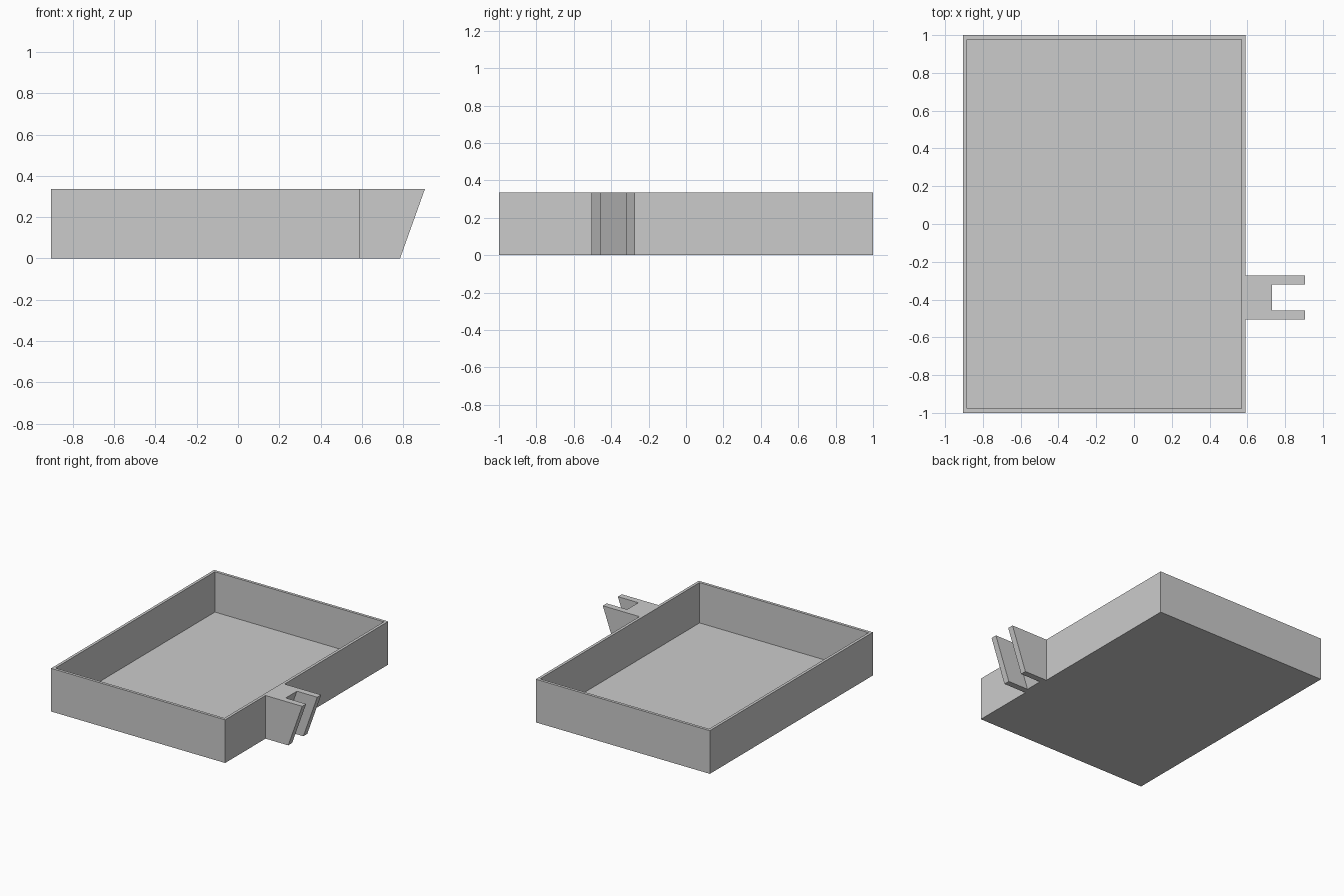
import bpy, bmesh

cube = bpy.data.objects.get("Cube")
if cube:
    bpy.data.objects.remove(cube, do_unlink=True)

GREY = (0.6, 0.6, 0.6, 1.0)
grey = bpy.data.materials.new("plain grey")
grey.use_nodes = True
grey.diffuse_color = GREY
grey.node_tree.nodes["Principled BSDF"].inputs["Base Color"].default_value = GREY

LEFT, RIGHT, HEIGHT = -0.905, 0.59, 0.335
WALL, SLANT = 0.022, 0.12


def finish(name, bm):
    bmesh.ops.recalc_face_normals(bm, faces=bm.faces)
    mesh = bpy.data.meshes.new(name)
    bm.to_mesh(mesh)
    bm.free()
    mesh.materials.append(grey)
    obj = bpy.data.objects.new(name, mesh)
    bpy.context.collection.objects.link(obj)


# Open tray: a box whose top is inset to the rim and pushed down to the floor
bm = bmesh.new()
bmesh.ops.create_cube(bm, size=1)
for v in bm.verts:
    v.co.x = RIGHT if v.co.x > 0 else LEFT
    v.co.y *= 2
    v.co.z = HEIGHT if v.co.z > 0 else 0
top = max(bm.faces, key=lambda f: f.calc_center_median().z)
bmesh.ops.inset_region(bm, faces=[top], thickness=WALL, use_even_offset=True)
wall_faces = bmesh.ops.extrude_discrete_faces(bm, faces=[top])["faces"]
for v in wall_faces[0].verts:
    v.co.z = WALL
finish("tray", bm)

# Forked bracket: a U outline raised to the rim, its outer ends leaning outward
y0, y1, y2, y3 = -0.505, -0.457, -0.32, -0.272
tip, notch = 0.905, 0.73
outline = [(RIGHT, y0), (tip, y0), (tip, y1), (notch, y1),
           (notch, y2), (tip, y2), (tip, y3), (RIGHT, y3)]
bm = bmesh.new()
rings = []
for z, lean in ((0, SLANT), (HEIGHT, 0)):
    rings.append([bm.verts.new((x - (lean if x > RIGHT else 0), y, z))
                  for x, y in outline])
    bm.faces.new(rings[-1])
low, high = rings
for i in range(len(outline)):
    j = (i + 1) % len(outline)
    if j:  # the side against the tray stays open
        bm.faces.new((low[i], low[j], high[j], high[i]))
finish("forked_bracket", bm)
